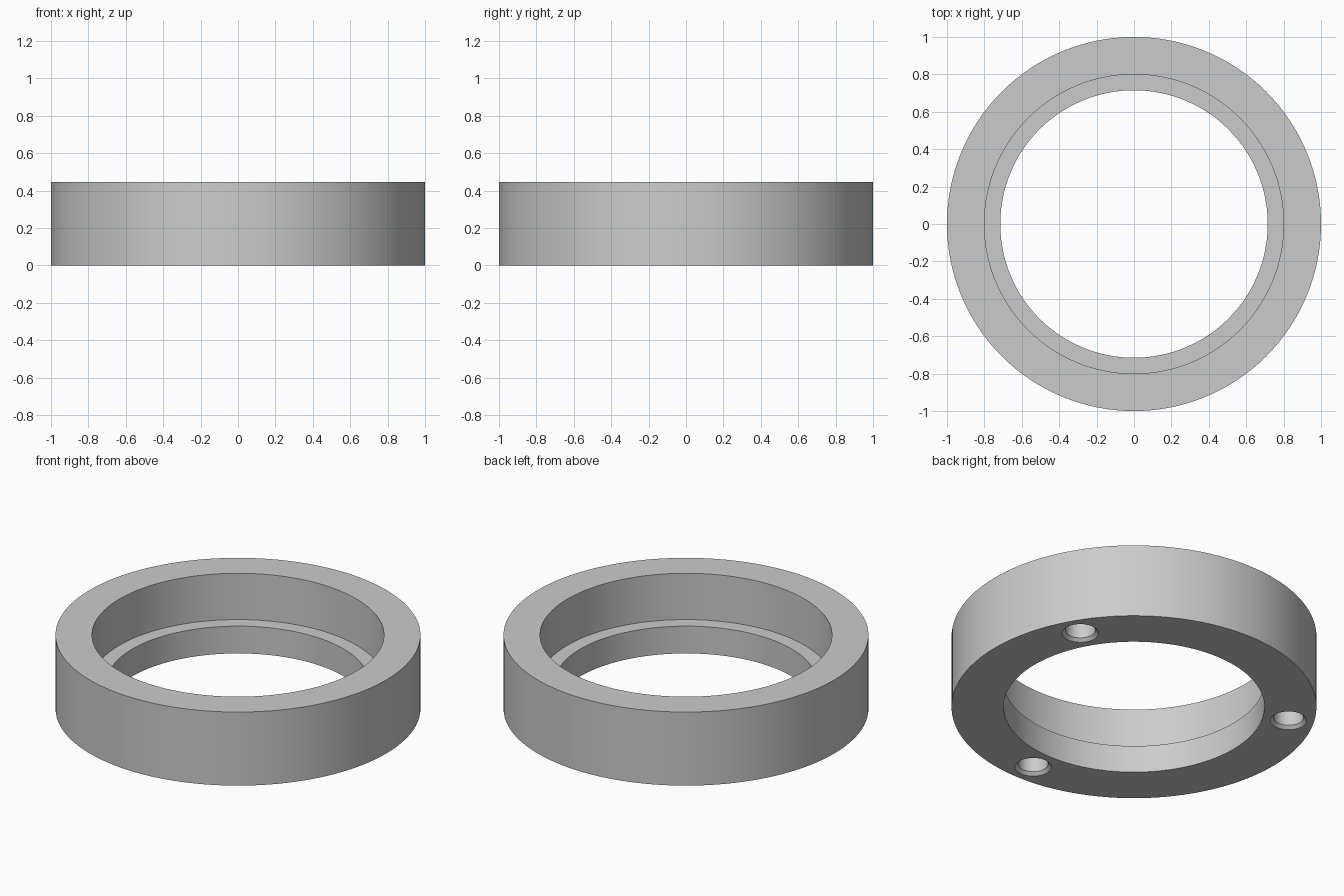
import bpy, bmesh, math

if "Cube" in bpy.data.objects:
    bpy.data.objects.remove(bpy.data.objects["Cube"])

grey = bpy.data.materials.new("light grey")
grey.diffuse_color = (0.6, 0.6, 0.6, 1)
grey.use_nodes = True
grey.node_tree.nodes["Principled BSDF"].inputs["Base Color"].default_value = grey.diffuse_color


def lathe(name, profile, sides, location=(0, 0, 0)):
    """Revolve a closed (radius, height) profile about the vertical axis."""
    bm = bmesh.new()
    rings = []
    for i in range(sides):
        a = 2 * math.pi * i / sides
        rings.append([bm.verts.new((r * math.cos(a), r * math.sin(a), z)) for r, z in profile])
    n = len(profile)
    for i in range(sides):
        p, q = rings[i], rings[(i + 1) % sides]
        for j in range(n):
            k = (j + 1) % n
            if profile[j][0] == 0 and profile[k][0] == 0:
                continue  # segment lies on the axis
            bm.faces.new((p[j], q[j], q[k], p[k]))
    bmesh.ops.remove_doubles(bm, verts=bm.verts, dist=1e-5)
    bmesh.ops.dissolve_degenerate(bm, edges=bm.edges, dist=1e-5)
    bmesh.ops.recalc_face_normals(bm, faces=bm.faces)
    mesh = bpy.data.meshes.new(name)
    bm.to_mesh(mesh)
    bm.free()
    mesh.materials.append(grey)
    obj = bpy.data.objects.new(name, mesh)
    obj.location = location
    bpy.context.collection.objects.link(obj)
    return obj


# Ring with a wide upper bore and a narrow ledge at the bottom
H, LEDGE = 0.445, 0.165
ring = lathe("stepped_ring",
             [(1, 0), (1, H), (0.8, H), (0.8, LEDGE), (0.715, LEDGE), (0.715, 0)], 128)

# Three blind countersunk holes in the underside
hole = [(0, -0.02), (0.12, -0.02), (0.082, 0.018), (0.082, 0.13), (0, 0.13)]
cutters = []
for deg in (30, 150, 270):
    a = math.radians(deg)
    cutter = lathe("hole_cutter", hole, 48, (0.86 * math.cos(a), 0.86 * math.sin(a), 0))
    cutter.hide_render = True
    cutters.append(cutter)

bpy.context.view_layer.objects.active = ring
ring.select_set(True)
for cutter in cutters:
    mod = ring.modifiers.new("hole", 'BOOLEAN')
    mod.operation = 'DIFFERENCE'
    mod.solver = 'EXACT'
    mod.object = cutter
    bpy.ops.object.modifier_apply(modifier=mod.name)
for cutter in cutters:
    bpy.data.objects.remove(cutter)

# Smooth walls, sharp rims
bpy.ops.object.shade_smooth_by_angle(angle=math.radians(30))
